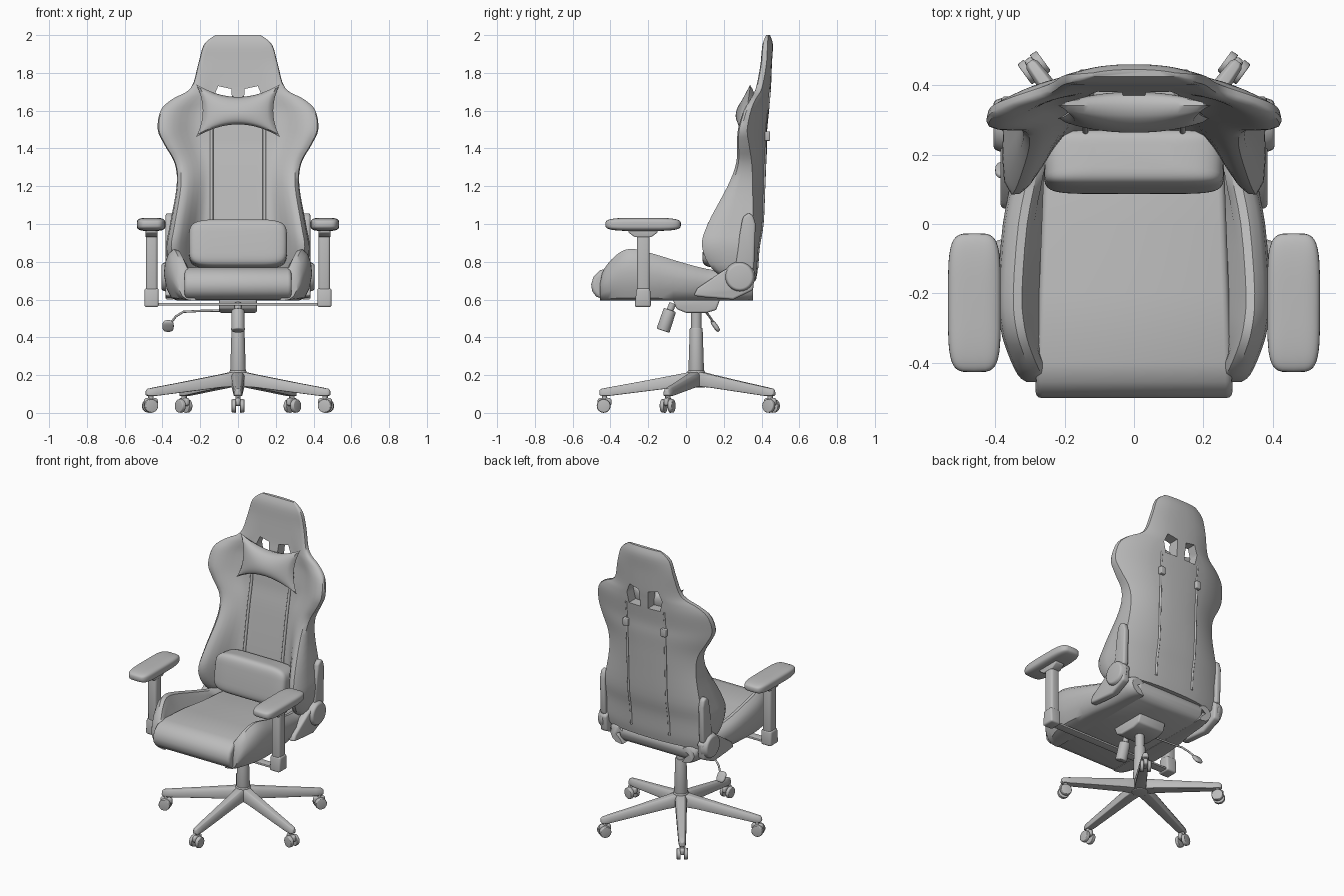
import bpy, bmesh
from math import sin, cos, pi, radians, copysign
from mathutils import Vector, Matrix

cube = bpy.data.objects.get("Cube")
if cube:
    bpy.data.objects.remove(cube)

grey = bpy.data.materials.new("plain_grey")
grey.use_nodes = True
grey.diffuse_color = (0.5, 0.5, 0.5, 1)
grey.node_tree.nodes["Principled BSDF"].inputs["Base Color"].default_value = (0.5, 0.5, 0.5, 1)
parts = []
SIDES = (("left", 1), ("right", -1))


def add(name, data):
    data.materials.append(grey)
    obj = bpy.data.objects.new(name, data)
    bpy.context.scene.collection.objects.link(obj)
    parts.append(obj)
    return obj


def build(name, bm, bevel=0, matrix=None):
    bmesh.ops.recalc_face_normals(bm, faces=bm.faces)
    if matrix:
        bm.transform(matrix)
    mesh = bpy.data.meshes.new(name)
    bm.to_mesh(mesh)
    bm.free()
    obj = add(name, mesh)
    if bevel:
        mod = obj.modifiers.new("Bevel", "BEVEL")
        mod.width, mod.segments, mod.limit_method = bevel, 3, "ANGLE"
        mod.angle_limit = radians(40)
    return obj


def loft(name, rings, bevel=0, matrix=None):
    """Skin a list of closed rings and cap both ends."""
    bm = bmesh.new()
    loops = [[bm.verts.new(p) for p in ring] for ring in rings]
    n = len(loops[0])
    for a, b in zip(loops, loops[1:]):
        for i in range(n):
            j = (i + 1) % n
            bm.faces.new((a[i], a[j], b[j], b[i]))
    bm.faces.new(loops[0])
    bm.faces.new(loops[-1])
    return build(name, bm, bevel, matrix)


def prism(name, outline, lo, hi, axis="x", bevel=0.0):
    place = {"x": lambda a, b, t: (t, a, b), "y": lambda a, b, t: (a, t, b)}[axis]
    return loft(name, [[place(a, b, t) for a, b in outline] for t in (lo, hi)], bevel)


def box(name, lo, hi, bevel=0.0):
    (x, y, z), (p, q, r) = lo, hi
    return prism(name, [(y, z), (q, z), (q, r), (y, r)], x, p, "x", bevel)


def rod(name, a, b, r1, r2=None, bevel=0.0, matrix=None):
    a, b = Vector(a), Vector(b)
    turn = (b - a).to_track_quat("Z", "Y").to_matrix().to_4x4()
    bm = bmesh.new()
    bmesh.ops.create_cone(bm, cap_ends=True, segments=24, radius1=r1, radius2=r2 or r1,
                          depth=(b - a).length, matrix=Matrix.Translation((a + b) / 2) @ turn)
    return build(name, bm, bevel, matrix)


def soft(name, centre, size, e1, e2, tilt=0, matrix=None):
    """Rounded cushion: a sphere squared off by two exponents."""
    def power(v, e):
        return copysign(abs(v) ** e, v) if abs(v) > 1e-6 else 0
    rings = []
    for i in range(1, 24):
        a = -pi / 2 + pi * i / 24
        rings.append([Vector((power(cos(a), e1) * power(cos(w), e2) * size[0] / 2,
                              power(cos(a), e1) * power(sin(w), e2) * size[1] / 2,
                              power(sin(a), e1) * size[2] / 2))
                      for w in (2 * pi * k / 40 for k in range(40))])
    move = Matrix.Translation(centre) @ Matrix.Rotation(radians(tilt), 4, "X")
    return loft(name, rings, matrix=matrix @ move if matrix else move)


def tube(name, points, radius):
    curve = bpy.data.curves.new(name, "CURVE")
    curve.dimensions, curve.bevel_depth, curve.use_fill_caps = "3D", radius, True
    spline = curve.splines.new("POLY")
    spline.points.add(len(points) - 1)
    for p, co in zip(spline.points, points):
        p.co = (*co, 1)
    return add(name, curve)


def smooth_rows(rows, steps):
    """Catmull-Rom interpolation of table rows."""
    out = []
    for i in range(len(rows) - 1):
        a, b, c, d = (rows[min(max(k, 0), len(rows) - 1)] for k in range(i - 1, i + 3))
        for s in range(steps):
            t = s / steps
            out.append([q + t / 2 * (r - p + t * (2 * p - 5 * q + 4 * r - s4 + t * (3 * (q - r) + s4 - p)))
                        for p, q, r, s4 in zip(a, b, c, d)])
    return out + [list(rows[-1])]


# Backrest: height, half width, rear, panel front, wing front, rear wrap
back_rows = smooth_rows([
    (.7, .33, .37, .29, .24, .04), (.76, .365, .38, .27, .14, .05), (.88, .38, .39, .26, .085, .06),
    (1, .36, .41, .27, .115, .06), (1.2, .325, .42, .3, .22, .07), (1.32, .335, .425, .32, .265, .08),
    (1.42, .39, .43, .34, .27, .1), (1.5, .425, .43, .35, .275, .11), (1.6, .41, .44, .365, .305, .1),
    (1.66, .35, .445, .37, .34, .08), (1.72, .25, .45, .38, .37, .05), (1.85, .21, .455, .395, .395, .03),
    (1.95, .18, .46, .405, .405, .03), (2, .12, .445, .425, .425, .01)], 4)


def back_ring(z, half, rear, panel, wing, wrap):
    steps = [.985, .93, .87, .8, .72, .64, .56, .48, .3, .15]
    edge = rear - wrap
    front = []
    for s in steps:
        k = min(max((s - .48) / .42, 0), 1)
        y = panel + (wing - panel) * k * k * (3 - 2 * k)
        front.append((s, y + (edge - y) * .15 if s > .95 else y))
    rear_side = [(s, rear - wrap * s ** 2.5) for s in steps]
    tip = [(1, wing * .55 + edge * .45)]
    half_ring = [(0, panel)] + front[::-1] + tip + rear_side + [(0, rear)]
    full = half_ring + [(-s, y) for s, y in half_ring[-2:0:-1]]
    return [(s * half, y, z) for s, y in full]


backrest = loft("backrest", [back_ring(*row) for row in back_rows])
cutters = []
for side, s in SIDES:
    hole = [(.028, 1.6), (.115, 1.6), (.13, 1.67), (.105, 1.73), (.035, 1.715)]
    cutter = prism("strap_hole_cutter_" + side, [(s * x, z) for x, z in hole], .2, .6, "y")
    cutter.hide_render = True
    parts.remove(cutter)
    cutters.append(cutter)
    mod = backrest.modifiers.new("Hole", "BOOLEAN")
    mod.operation, mod.object, mod.solver = "DIFFERENCE", cutter, "EXACT"

# Straps down the front and rear of the backrest, with buckles
for side, s in SIDES:
    span = [r for r in back_rows if .74 < r[0] < 1.61]
    tube("front_strap_" + side, [(s * .14, r[3] - .002, r[0]) for r in span if r[0] > .9], .009)
    tube("rear_strap_" + side, [(s * .14, r[2] - r[5] * .1, r[0]) for r in span], .007)
    box("strap_buckle_" + side, (s * .14 - .018, .415, 1.44), (s * .14 + .018, .445, 1.49), .005)

# Lumbar cushion and pinched head pillow
soft("lumbar_cushion", (0, .18, .893), (.52, .17, .255), .4, .3, -8)
bm = bmesh.new()
for face in (-1, 1):
    grid = bmesh.ops.create_grid(bm, x_segments=24, y_segments=20, size=1)
    for vert in grid["verts"]:
        u, v = vert.co.x, vert.co.y
        bulge = max((1 - u * u) * (1 - v * v), 0) ** .45
        vert.co = (.222 * u * (1 - .16 * (1 - v * v)), .322 + .02 * v + face * .055 * bulge,
                   1.6 + .14 * v * (1 - .48 * (1 - u * u)))
bmesh.ops.remove_doubles(bm, verts=bm.verts, dist=.0005)
build("head_pillow", bm)

# Seat: centre cushion and side bolsters
seat_side = [(-.43, .6), (-.475, .615), (-.497, .645), (-.502, .68), (-.49, .72), (-.455, .755), (-.4, .77),
             (-.2, .765), (0, .745), (.28, .73), (.335, .715), (.355, .67), (.335, .615), (.3, .595)]
loft("seat_cushion", [[(s * (.283 - .03 * (y + .45) / .8), y, z) for y, z in seat_side] for s in (1, -1)], .02)
bolster_rows = smooth_rows([
    (-.455, .31, .69), (-.435, .335, .76), (-.37, .365, .835), (-.3, .385, .868), (-.2, .393, .85),
    (0, .378, .79), (.15, .35, .755), (.3, .335, .745), (.355, .31, .7)], 3)
for side, s in SIDES:
    rings = []
    for y, out, top in bolster_rows:
        section = [(.22, 0), (out - .07, 0), (out - .04, .05), (out - .015, .25), (out, .55), (out - .006, .75),
                   (out - .02, .9), (out - .045, 1), (out - .07, .97), (out - .09, .82), (.27, .55), (.24, .3)]
        rings.append([(s * x, y, .595 + (top - .595) * h) for x, h in section])
    loft("seat_bolster_" + side, rings)

# Recline hinges
plate = [(.04, .62), (.06, .66), (.2, .755), (.3, .8), (.365, .75), (.355, .65), (.25, .6), (.1, .612)]
strut = [(.26, .76), (.36, .76), (.368, 1), (.355, 1.045), (.33, 1.06), (.3, 1.035), (.285, .95)]
for side, s in SIDES:
    prism("hinge_plate_" + side, plate, s * .335, s * .385, "x", .012)
    prism("hinge_strut_" + side, strut, s * .345, s * .383, "x", .012)
    rod("hinge_cover_" + side, (s * .36, .285, .72), (s * .405, .285, .72), .085, .07, .01)

# Armrests and the bar joining them
for side, s in SIDES:
    soft("armrest_pad_" + side, (s * .46, -.227, .998), (.152, .4, .07), .55, .45)
    prism("armrest_bracket_" + side, [(-.305, .975), (-.15, .975), (-.15, .955), (-.185, .93), (-.27, .93),
          (-.305, .955)], s * .425, s * .49, "x", .006)
    box("armrest_post_" + side, (s * .426, -.26, .58), (s * .488, -.192, .96), .015)
    prism("armrest_foot_" + side, [(-.272, .56), (-.185, .56), (-.19, .66), (-.262, .66)],
          s * .42, s * .495, "x", .012)
box("armrest_crossbar", (-.45, -.255, .568), (.45, -.2, .582), .004)

# Tilt mechanism, tension knob and height lever
prism("tilt_mechanism", [(-.07, .6), (.18, .6), (.16, .545), (.11, .53), (0, .53), (-.05, .55)], -.1, .1, "x", .01)
rod("tension_knob_stem", (0, -.07, .58), (0, -.09, .53), .018)
rod("tension_knob", (0, -.085, .545), (0, -.122, .435), .034, .036, .006)
tube("lever_rod", [(-.03, .08, .542), (-.2, .09, .54), (-.29, .105, .535), (-.33, .125, .51), (-.36, .15, .47)], .006)
soft("lever_paddle", (-.37, .155, .46), (.06, .025, .07), .7, .7, 35)

# Gas column and five-legged base
CENTRE = (0, .054, 0)
origin = Matrix.Translation(CENTRE)
rod("column_sleeve", (0, 0, .2), (0, 0, .45), .042, .034, .004, origin)
rod("column_piston", (0, 0, .44), (0, 0, .55), .028, matrix=origin)
rod("base_hub", (0, 0, .135), (0, 0, .225), .05, .045, .006, origin)
leg_rows = [(.01, .036, .222, .14), (.1, .034, .203, .135), (.3, .028, .165, .11), (.46, .023, .136, .09),
            (.5, .02, .128, .09), (.512, .012, .12, .095)]
for i in range(5):
    spin = origin @ Matrix.Rotation(-pi / 2 + i * 2 * pi / 5, 4, "Z")
    rings = [[(r, w, lo), (r, w, hi - .02), (r, w * .6, hi), (r, -w * .6, hi), (r, -w, hi - .02), (r, -w, lo)]
             for r, w, hi, lo in leg_rows]
    tag = "_" + str(i + 1)
    loft("base_leg" + tag, rings, .004, spin)
    rod("caster_stem" + tag, (.485, 0, .05), (.485, 0, .11), .014, matrix=spin)
    soft("caster_hood" + tag, (.485, 0, .058), (.075, .03, .045), .6, .6, 0, spin)
    for side, s in SIDES:
        rod("caster_wheel_" + side + tag, (.49, s * .011, .037), (.49, s * .034, .037), .037, .035, .004, spin)

# Apply modifiers, drop the cutters and smooth the shading
bpy.context.view_layer.update()
bpy.ops.object.select_all(action="DESELECT")
for obj in parts:
    obj.select_set(True)
bpy.context.view_layer.objects.active = backrest
bpy.ops.object.convert(target="MESH")
for cutter in cutters:
    bpy.data.objects.remove(cutter)
bpy.ops.object.shade_smooth_by_angle(angle=radians(40))
